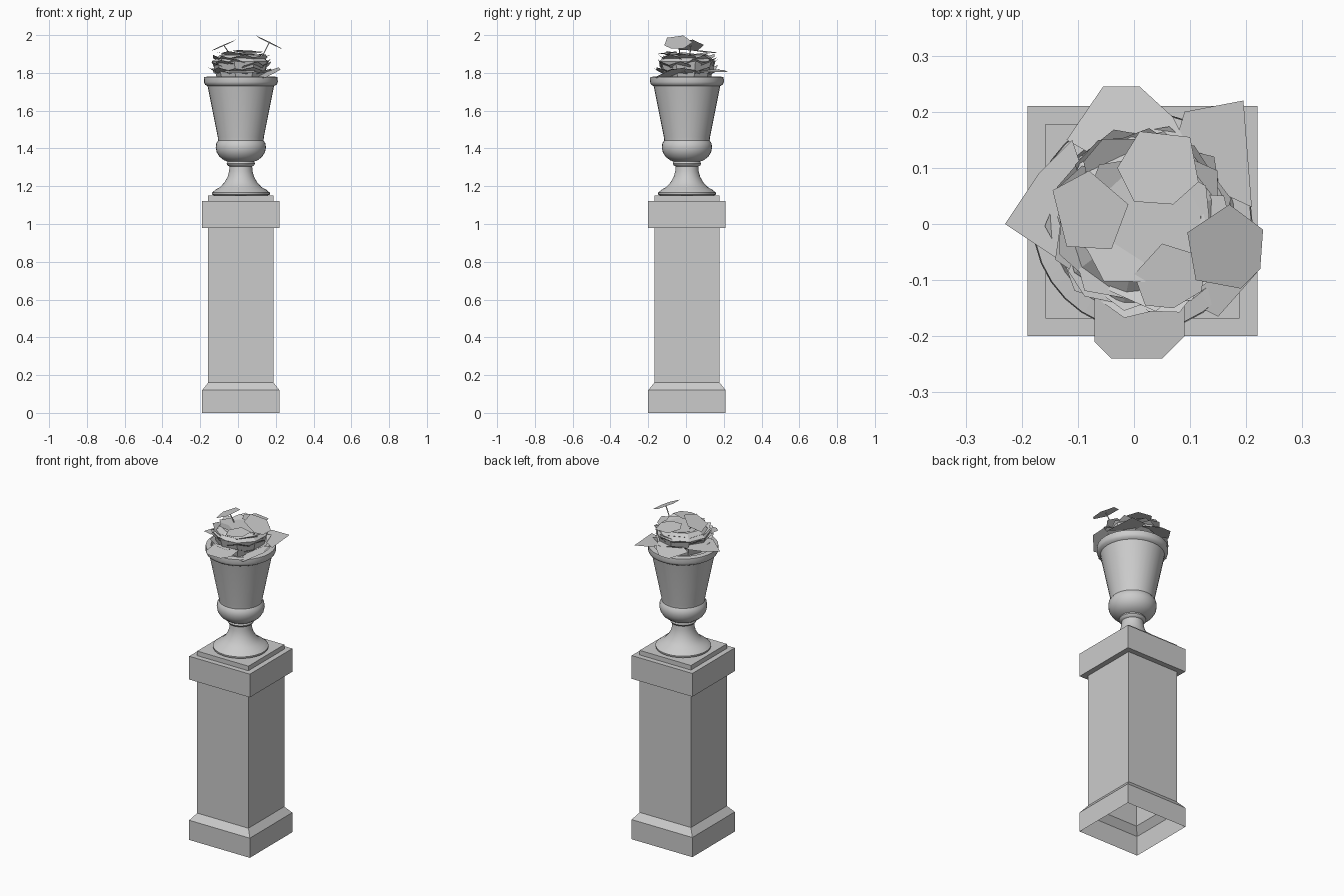
import bpy, bmesh, math, random
from mathutils import Matrix, Vector

random.seed(4)
CX, CY = 0.015, 0.005

cube = bpy.data.objects.get("Cube")
if cube:
    bpy.data.objects.remove(cube, do_unlink=True)


def material(name, colour):
    m = bpy.data.materials.new(name)
    m.use_nodes = True
    m.diffuse_color = colour
    m.node_tree.nodes["Principled BSDF"].inputs["Base Color"].default_value = colour
    return m


stone = material("pale grey", (0.6, 0.6, 0.6, 1))


def finish(name, bm):
    mesh = bpy.data.meshes.new(name)
    bm.to_mesh(mesh)
    bm.free()
    mesh.materials.append(stone)
    ob = bpy.data.objects.new(name, mesh)
    bpy.context.collection.objects.link(ob)
    return ob


def lathe(name, profile, sides, turn=0.0, scale=1.0, smooth=None):
    """Skin rings of (radius, height) and close the top."""
    bm = bmesh.new()
    rings = []
    for r, z in profile:
        angles = [turn + math.tau * i / sides for i in range(sides)]
        rings.append([bm.verts.new((CX + r * scale * math.cos(a),
                                    CY + r * scale * math.sin(a), z)) for a in angles])
    for low, high in zip(rings, rings[1:]):
        for i in range(sides):
            j = (i + 1) % sides
            bm.faces.new((low[i], low[j], high[j], high[i]))
    bm.faces.new(rings[-1])
    ob = finish(name, bm)
    if smooth:
        bpy.context.view_layer.objects.active = ob
        ob.select_set(True)
        bpy.ops.object.shade_smooth_by_angle(angle=math.radians(smooth))
        ob.select_set(False)
    return ob


# Square pedestal: an open-bottomed shell with a chamfered base and a cap
lathe("pedestal", [(0.205, 0), (0.205, 0.12), (0.173, 0.16), (0.173, 0.98),
                   (0.205, 0.98), (0.205, 1.122), (0.173, 1.122), (0.173, 1.15)],
      4, math.pi / 4, math.sqrt(2))

# Turned urn with foot, collar, round belly, flared wall and rim
lathe("urn", [(0.14, 1.15), (0.153, 1.156), (0.154, 1.166), (0.143, 1.174),
              (0.134, 1.182), (0.11, 1.195), (0.087, 1.22), (0.07, 1.25),
              (0.062, 1.28), (0.06, 1.305), (0.07, 1.31), (0.075, 1.319),
              (0.07, 1.33), (0.09, 1.338), (0.113, 1.356), (0.128, 1.38),
              (0.133, 1.405), (0.13, 1.428), (0.12, 1.442), (0.122, 1.46),
              (0.176, 1.73), (0.19, 1.738), (0.196, 1.752), (0.194, 1.778),
              (0.165, 1.782), (0.16, 1.765)], 32, smooth=40)

# Dense heart of the plant, flaring upward under the leaves
lathe("foliage_core", [(0.125, 1.765), (0.152, 1.86), (0.11, 1.895)], 9, 0.3)


def leaf(bm, az, r, z, length, width, tilt, sides=6):
    m = (Matrix.Translation((CX + r * math.cos(az), CY + r * math.sin(az), z))
         @ Matrix.Rotation(az, 4, 'Z') @ Matrix.Rotation(-tilt, 4, 'Y'))
    pts = []
    for i in range(sides):
        a = math.tau * (i + random.uniform(-0.2, 0.2)) / sides
        pts.append(bm.verts.new(m @ Vector((length * math.cos(a), width * math.sin(a), 0))))
    bm.faces.new(pts)


# Layered rosette of flat leaves, each lifting toward its tip
bm = bmesh.new()
for count, r, z, size, tilt in [(10, 0.12, 1.8, 0.062, 0.5), (10, 0.118, 1.83, 0.06, 0.6),
                                (9, 0.108, 1.865, 0.062, 0.5), (7, 0.07, 1.89, 0.06, 0.2)]:
    start = random.random()
    for i in range(count):
        az = math.tau * (i + start + random.uniform(-0.15, 0.15)) / count
        leaf(bm, az, r, z + random.uniform(-0.008, 0.008), size, size * 1.1,
             tilt + random.uniform(-0.12, 0.12), random.choice((5, 6)))
finish("leaf_rosette", bm)


def flat_leaf(name, outline, slope_x, slope_y, height):
    """Leaf from a plan outline lying on a sloping plane."""
    bm = bmesh.new()
    bm.faces.new([bm.verts.new((x, y, height + slope_x * x + slope_y * y))
                  for x, y in outline])
    bmesh.ops.recalc_face_normals(bm, faces=bm.faces)
    if bm.faces[:][0].normal.z < 0:
        bmesh.ops.reverse_faces(bm, faces=bm.faces)
    return finish(name, bm)


# Broad outer leaves reaching past the rim
flat_leaf("left_tip_leaf", [(-.23, 0), (-.17, .09), (-.11, .15), (-.06, 0), (-.14, -.06)],
          0.3, 0, 1.868)
flat_leaf("back_leaf", [(-.12, .15), (-.055, .245), (.01, .245), (.07, .19), (.1, .13), (0, .08)],
          0, -0.2, 1.85)
flat_leaf("front_leaf", [(-.07, -.12), (-.07, -.21), (-.04, -.24), (.05, -.24), (.09, -.2), (.09, -.12)],
          0, 0.12, 1.828)
flat_leaf("back_corner_leaf", [(.06, .1), (.09, .2), (.195, .22), (.21, .03)], -0.1, 0, 1.825)
flat_leaf("front_corner_leaf", [(.1, -.14), (.15, -.165), (.19, -.12), (.225, -.08), (.215, 0), (.12, -.02)],
          0.3, 0.2, 1.765)

# Leaves on top, two of them raised on thin stalks
flat_leaf("upper_front_leaf", [(0, -.09), (.05, -.035), (.13, -.06), (.12, -.12), (.07, -.15), (.02, -.145)],
          0.05, 0.1, 1.912)
flat_leaf("upper_back_leaf", [(-.03, .1), (.01, .165), (.1, .155), (.115, .075), (.07, .035), (0, .04)],
          -0.05, -0.1, 1.925)
flat_leaf("raised_left_leaf", [(-.145, .06), (-.08, .095), (-.01, .035), (-.04, -.045), (-.12, -.04)],
          0.45, 0.05, 1.979)
flat_leaf("raised_right_leaf", [(.095, -.015), (.17, .035), (.23, -.01), (.225, -.08), (.19, -.115), (.11, -.1)],
          -0.5, 0.05, 2.046)

for name, low, high in [("left_stalk", (-.03, .02, 1.88), (-.075, .025, 1.945)),
                        ("right_stalk", (.12, -.03, 1.87), (.165, -.04, 1.96))]:
    low, high = Vector(low), Vector(high)
    axis = high - low
    bm = bmesh.new()
    bmesh.ops.create_cone(bm, segments=5, radius1=0.003, radius2=0.003, depth=axis.length,
                          matrix=Matrix.Translation((low + high) / 2)
                          @ axis.to_track_quat('Z', 'Y').to_matrix().to_4x4())
    finish(name, bm)
